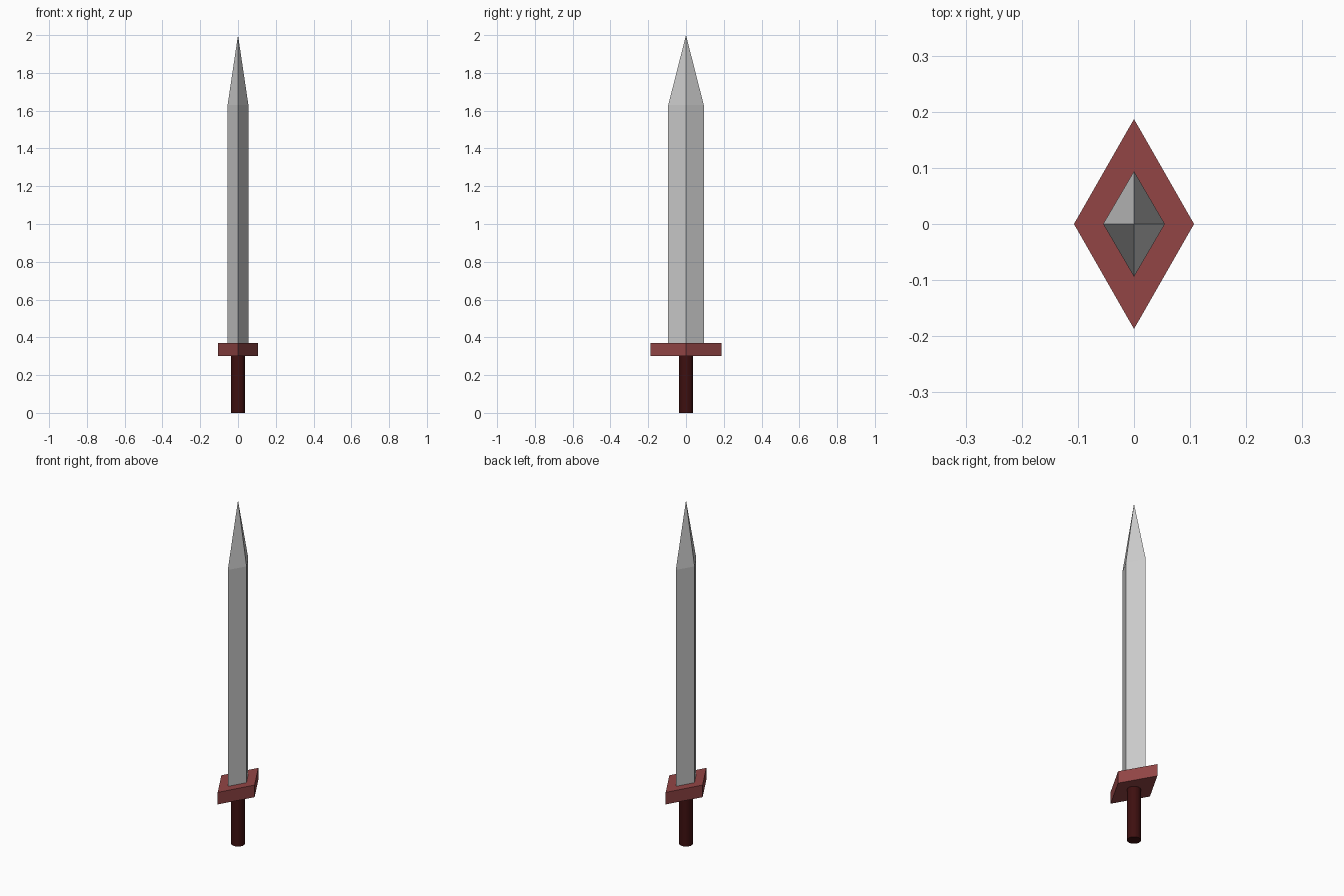
import bpy, bmesh, math

if "Cube" in bpy.data.objects:
    bpy.data.objects.remove(bpy.data.objects["Cube"])


def material(name, rgb):
    m = bpy.data.materials.new(name)
    m.diffuse_color = (*rgb, 1)
    m.use_nodes = True
    m.node_tree.nodes["Principled BSDF"].inputs["Base Color"].default_value = m.diffuse_color
    return m


def prism(name, rx, ry, z0, z1, sides, mat, tip=None):
    """Upright prism with an elliptical n-gon section, optionally ending in a point."""
    bm = bmesh.new()
    rings = []
    for z in (z0, z1):
        rings.append([bm.verts.new((rx * math.cos(2 * math.pi * i / sides),
                                    ry * math.sin(2 * math.pi * i / sides), z))
                      for i in range(sides)])
    low, high = rings
    apex = bm.verts.new((0, 0, tip)) if tip else None
    bm.faces.new(low[::-1])
    if not apex:
        bm.faces.new(high)
    for i in range(sides):
        j = (i + 1) % sides
        bm.faces.new((low[i], low[j], high[j], high[i]))
        if apex:
            bm.faces.new((high[i], high[j], apex))
    mesh = bpy.data.meshes.new(name)
    bm.to_mesh(mesh)
    bm.free()
    mesh.materials.append(mat)
    ob = bpy.data.objects.new(name, mesh)
    bpy.context.collection.objects.link(ob)
    return ob


steel = material("steel grey", (0.6, 0.6, 0.6))
red = material("dull red", (0.29, 0.06, 0.06))
maroon = material("dark maroon", (0.048, 0.005, 0.005))

# Diamond-section blade with a pointed tip
prism("blade", 0.055, 0.094, 0.37, 1.63, 4, steel, tip=2.0)
# Diamond crossguard
prism("guard", 0.107, 0.187, 0.30, 0.37, 4, red)
# Round grip
prism("grip", 0.036, 0.036, 0.0, 0.30, 32, maroon)
